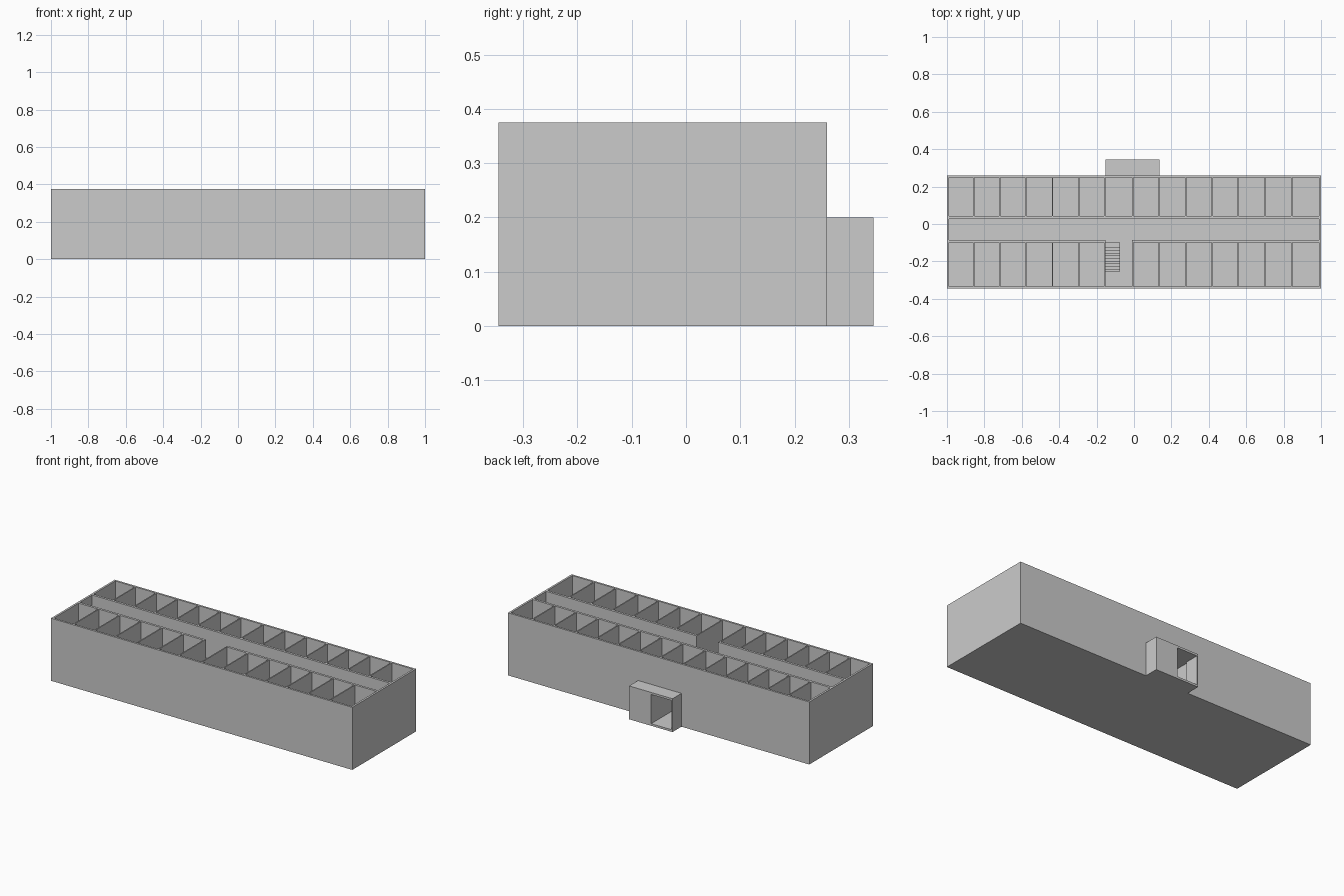
import bpy

if "Cube" in bpy.data.objects:
    bpy.data.objects.remove(bpy.data.objects["Cube"])

SLAB, WALL = 0.0125, 0.175            # slab thickness, storey wall height
STOREY = SLAB + WALL
Y0, Y1, YA = -0.345, 0.26, 0.345      # front, back, porch back
HALL0, HALL1 = -0.157, -0.007         # stair hall centre lines
T_OUT, T_DIV = 0.012, 0.007
DIVIDERS = [-0.856, -0.717, -0.578, -0.436, -0.294, HALL0, HALL1,
            0.134, 0.276, 0.418, 0.556, 0.70, 0.844]
CORR_BACK, CORR_FRONT = (0.028, 0.042), (-0.1, -0.086)


def boxes(name, items):
    """One object from a list of (x0, x1, y0, y1, z0, z1) boxes."""
    verts, faces = [], []
    for x0, x1, y0, y1, z0, z1 in items:
        n = len(verts)
        verts += [(x, y, z) for z in (z0, z1)
                  for x, y in ((x0, y0), (x1, y0), (x1, y1), (x0, y1))]
        faces += [(n + 3, n + 2, n + 1, n), (n + 4, n + 5, n + 6, n + 7)]
        faces += [(n + i, n + (i + 1) % 4, n + 4 + (i + 1) % 4, n + 4 + i)
                  for i in range(4)]
    mesh = bpy.data.meshes.new(name)
    mesh.from_pydata(verts, [], faces)
    ob = bpy.data.objects.new(name, mesh)
    bpy.context.collection.objects.link(ob)
    return ob


hl, hr = HALL0 + T_DIV / 2, HALL1 - T_DIV / 2
STAIR_X, STAIR_Y0, STAIR_Y1 = -0.077, -0.125, -0.255

# Ground slab and upper slab with a hole over the stair flight
boxes("ground_slab", [(-1, 1, Y0, Y1, 0, SLAB)])
z0, z1 = STOREY, STOREY + SLAB
boxes("upper_slab", [
    (-1, 1, CORR_FRONT[0], Y1, z0, z1),
    (-1, hl, Y0, CORR_FRONT[0], z0, z1),
    (STAIR_X, 1, Y0, CORR_FRONT[0], z0, z1),
    (hl, STAIR_X, Y0, STAIR_Y1, z0, z1)])

# Walls of both storeys
for label, base, entry in (("ground", SLAB, True), ("upper", STOREY + SLAB, False)):
    top = base + WALL
    low = base - SLAB

    # Outer walls, with an entrance gap on the ground storey
    outer = [(-1, 1, Y0, Y0 + T_OUT, low, top),
             (-1, -1 + T_OUT, Y0 + T_OUT, Y1 - T_OUT, low, top),
             (1 - T_OUT, 1, Y0 + T_OUT, Y1 - T_OUT, low, top)]
    gaps = [(-1, hl), (hr, 1)] if entry else [(-1, 1)]
    outer += [(a, b, Y1 - T_OUT, Y1, low, top) for a, b in gaps]
    boxes(label + "_outer_walls", outer)

    # Corridor walls, open to the stair hall
    back = [(-1 + T_OUT, hl), (hr, 1 - T_OUT)] if entry else [(-1 + T_OUT, 1 - T_OUT)]
    corridor = [(a, b, *CORR_BACK, base, top) for a, b in back]
    corridor += [(a, b, *CORR_FRONT, base, top)
                 for a, b in ((-1 + T_OUT, hl), (hr, 1 - T_OUT))]
    boxes(label + "_corridor_walls", corridor)

    # Room dividers on both sides of the corridor
    rooms = []
    for x in DIVIDERS:
        for a, b in ((Y0 + T_OUT, CORR_FRONT[0]), (CORR_BACK[1], Y1 - T_OUT)):
            rooms.append((x - T_DIV / 2, x + T_DIV / 2, a, b, base, top))
    boxes(label + "_room_dividers", rooms)

# Open-riser straight stair flight
steps = 9
run = (STAIR_Y0 - STAIR_Y1) / steps
rise = STOREY / (steps + 1)
boxes("stair_flight", [
    (hl, STAIR_X, STAIR_Y0 - (i + 1) * run, STAIR_Y0 - i * run,
     SLAB + max(0, i - 1) * rise, SLAB + (i + 1) * rise) for i in range(steps)])

# Back porch: floor, roof, side walls and half-closed back
px0, px1 = -0.152, 0.136
boxes("porch_slabs", [(px0, px1, Y1, YA, 0, SLAB),
                      (px0, px1, Y1, YA, STOREY, STOREY + SLAB)])
boxes("porch_walls", [
    (px0, px0 + T_DIV, Y1, YA, SLAB, STOREY),
    (px1 - T_DIV, px1, Y1, YA, SLAB, STOREY),
    (HALL1 - T_DIV / 2, HALL1 + T_DIV / 2, Y1, YA, SLAB, STOREY),
    (HALL1 + T_DIV / 2, px1 - T_DIV, YA - T_OUT, YA, SLAB, STOREY)])
